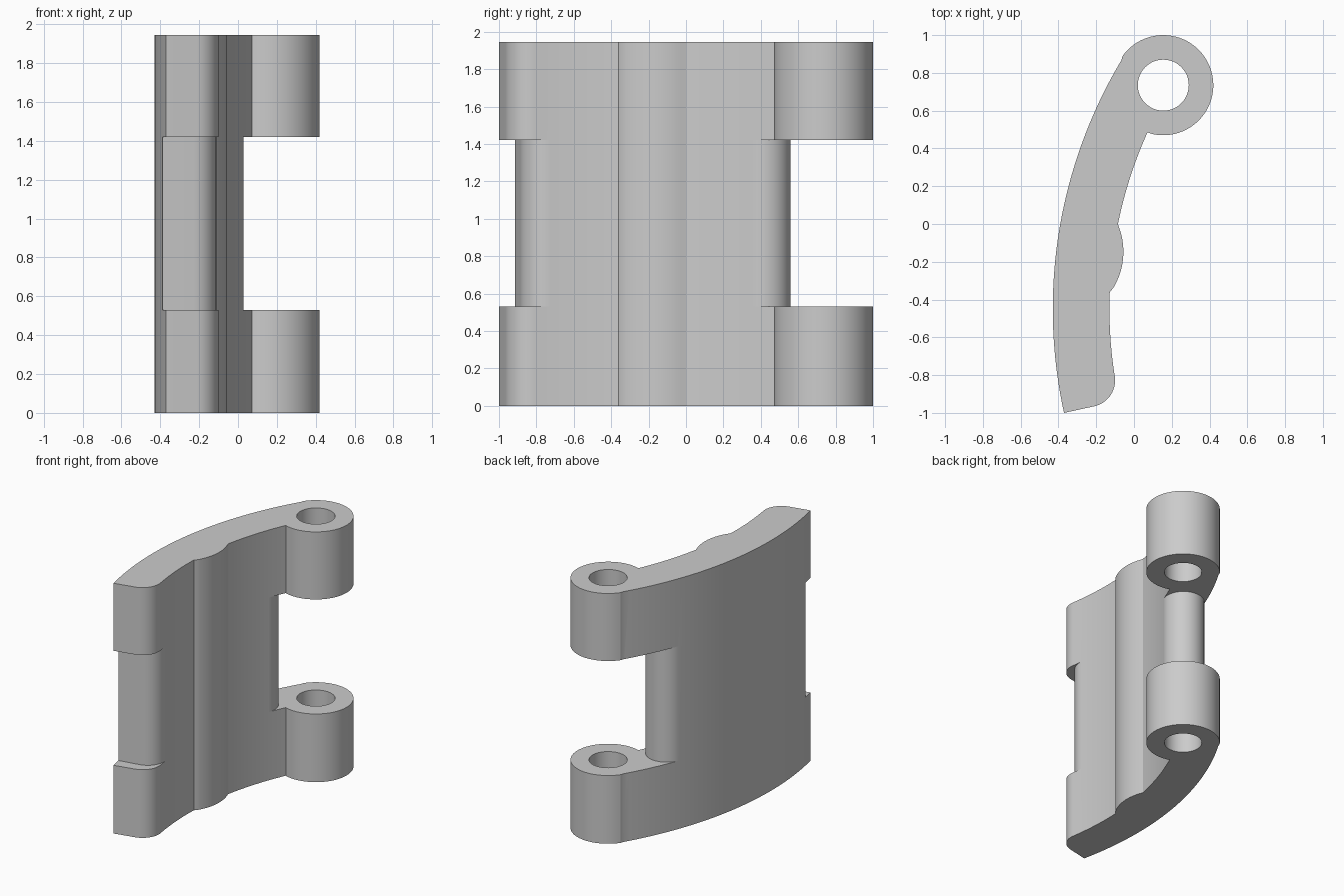
import bpy, bmesh
from math import sin, cos, asin, atan2, pi

if "Cube" in bpy.data.objects:
    bpy.data.objects.remove(bpy.data.objects["Cube"], do_unlink=True)

HEIGHT, LOW, HIGH = 1.945, 0.53, 1.42
CX, CY = 2.14, -0.45             # centre of the curved plate
OUTER, INNER = 2.57, 2.27        # plate radii
EYE, EYE_R, HOLE_R = (0.155, 0.735), 0.265, 0.135
FILLET = 0.14


def polar(r, phi):
    return (CX - r * cos(phi), CY + r * sin(phi))


def sweep(r, a, b, n):
    return [polar(r, a + (b - a) * i / n) for i in range(n + 1)]


def arc(c, r, a, b, n):
    return [(c[0] + r * cos(a + (b - a) * i / n),
             c[1] + r * sin(a + (b - a) * i / n)) for i in range(n + 1)]


def phi_at(r, y):
    return asin((y - CY) / r)


def prism(name, pts, z0, z1):
    bm = bmesh.new()
    face = bm.faces.new([bm.verts.new((x, y, z0)) for x, y in pts])
    top = bmesh.ops.extrude_face_region(bm, geom=[face])["geom"]
    for v in top:
        if isinstance(v, bmesh.types.BMVert):
            v.co.z = z1
    bmesh.ops.recalc_face_normals(bm, faces=bm.faces)
    mesh = bpy.data.meshes.new(name)
    bm.to_mesh(mesh)
    bm.free()
    obj = bpy.data.objects.new(name, mesh)
    bpy.context.collection.objects.link(obj)
    return obj


def rounded_end(phi):
    """Fillet from the inner wall to the radial end face at angle phi."""
    pc = phi + asin(FILLET / (INNER + FILLET))
    return pc, arc(polar(INNER + FILLET, pc), FILLET, -pc, -pi / 2 - phi, 14)


# Plate profile: outer wall, hinge eye, inner wall, rib, rounded tip
tip = phi_at(OUTER, -1.0)
tangent = atan2(EYE[1] - CY, CX - EYE[0])
tip_c, tip_arc = rounded_end(tip)
profile = sweep(OUTER, tip, tangent, 40)
profile += arc(EYE, EYE_R, pi - tangent, -1.898, 56)[1:-1]
profile += sweep(INNER, phi_at(INNER, 0.485), phi_at(INNER, 0), 14)
profile += arc((-0.425, -0.147), 0.369, 0.408, -0.617, 16)[1:-1]
profile += sweep(INNER, phi_at(INNER, -0.36), tip_c, 14)[:-1]
profile += tip_arc
body = prism("hinge_plate", profile, 0, HEIGHT)

# Cutters: pin hole, gap between the eyes with a round edge, shallow tip notch
hole = prism("pin_hole_cutter", arc(EYE, HOLE_R, 0, 2 * pi, 48)[:-1], -0.1, HEIGHT + 0.1)

mid = (OUTER + INNER) / 2
pm = phi_at(mid, 0.41)
gap = [polar(1.8, pm)] + arc(polar(mid, pm), (OUTER - INNER) / 2, -pm, pi - pm, 28)
gap += [polar(2.9, pm), polar(2.9, 0.9), polar(1.8, 0.9)]
gap_cutter = prism("eye_gap_cutter", gap, LOW, HIGH)

step = phi_at(OUTER, -0.915)
step_c, step_arc = rounded_end(step)
notch = [polar(2.0, step_c)] + step_arc
notch += [polar(2.9, step), polar(2.9, -0.4), polar(2.0, -0.4)]
notch_cutter = prism("tip_notch_cutter", notch, LOW, HIGH)

bpy.ops.object.select_all(action="DESELECT")
bpy.context.view_layer.objects.active = body
body.select_set(True)
for cutter in (hole, gap_cutter, notch_cutter):
    mod = body.modifiers.new(cutter.name, "BOOLEAN")
    mod.operation, mod.solver, mod.object = "DIFFERENCE", "EXACT", cutter
    bpy.ops.object.modifier_apply(modifier=mod.name)
    bpy.data.objects.remove(cutter, do_unlink=True)

# Plain grey material
grey = bpy.data.materials.new("light_grey")
grey.use_nodes = True
grey.diffuse_color = (0.6, 0.6, 0.6, 1)
grey.node_tree.nodes["Principled BSDF"].inputs["Base Color"].default_value = (0.6, 0.6, 0.6, 1)
body.data.materials.clear()
body.data.materials.append(grey)
bpy.ops.object.shade_smooth_by_angle(angle=0.35)
